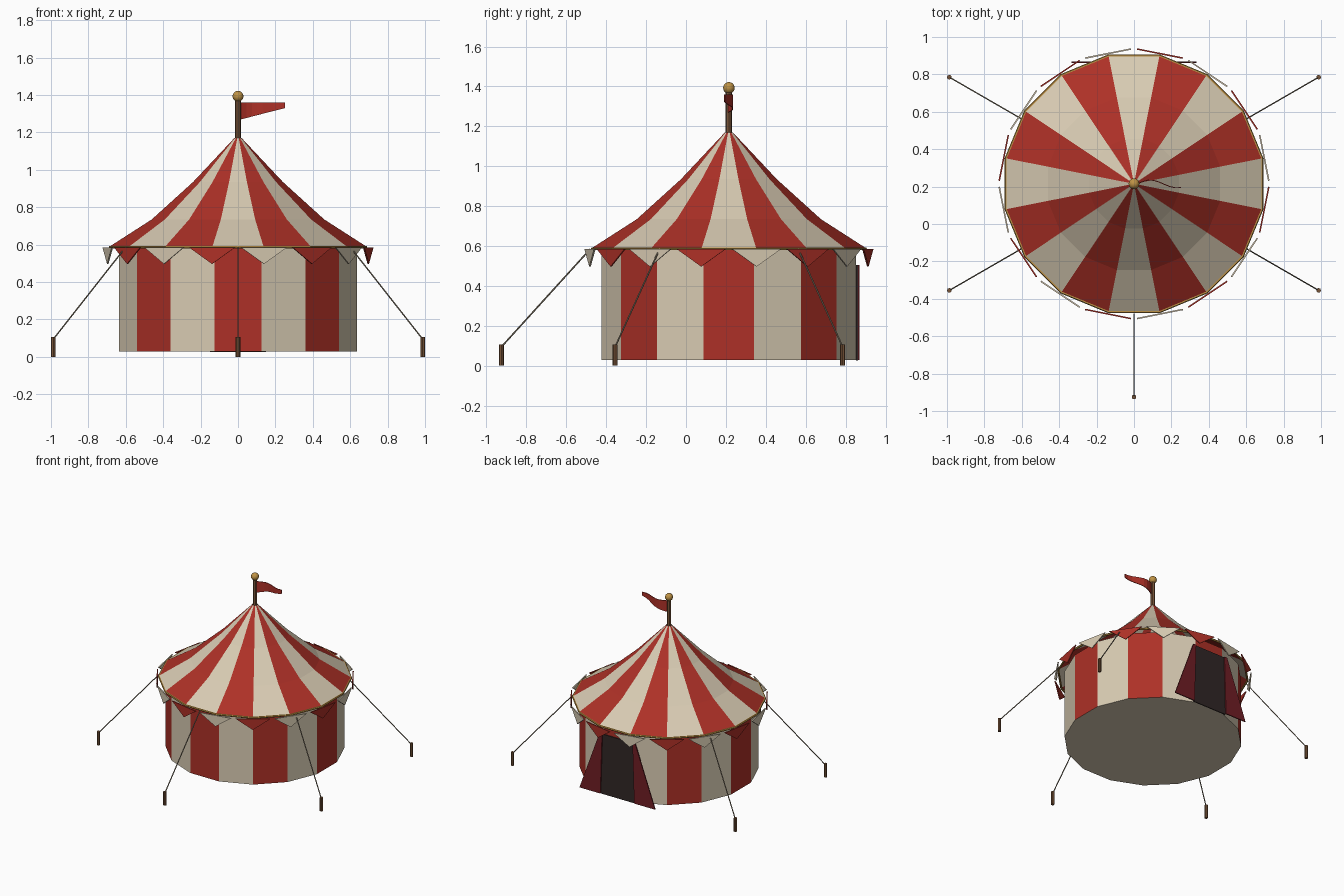
import bpy, bmesh
from math import sin, cos, pi, radians
from mathutils import Vector

if "Cube" in bpy.data.objects:
    bpy.data.objects.remove(bpy.data.objects["Cube"])

CY = 0.215           # tent centre along y
N = 16               # canvas panels
STEP = 2 * pi / N


def material(name, rgb):
    m = bpy.data.materials.new(name)
    m.use_nodes = True
    m.diffuse_color = (*rgb, 1)
    m.node_tree.nodes["Principled BSDF"].inputs["Base Color"].default_value = (*rgb, 1)
    return m


RED = material("canvas red", (0.42, 0.03, 0.02))
CREAM = material("canvas cream", (0.69, 0.6, 0.45))
MAROON = material("flap maroon", (0.16, 0.013, 0.018))
DARK = material("doorway dark", (0.03, 0.02, 0.019))
GOLD = material("gold trim", (0.52, 0.29, 0.06))
WOOD = material("wood brown", (0.19, 0.09, 0.04))
ROPE = material("rope tan", (0.25, 0.21, 0.15))


def finish(name, bm, *mats):
    bmesh.ops.recalc_face_normals(bm, faces=bm.faces)
    mesh = bpy.data.meshes.new(name)
    bm.to_mesh(mesh)
    bm.free()
    for m in mats:
        mesh.materials.append(m)
    ob = bpy.data.objects.new(name, mesh)
    bpy.context.collection.objects.link(ob)
    return ob


def polar(r, angle, z):
    return Vector((r * cos(angle), CY + r * sin(angle), z))


def lathe(name, profile, first, cap=False):
    """Sixteen-sided striped shell; panels alternate starting with material `first`."""
    bm = bmesh.new()
    rings = [[bm.verts.new(polar(r, (i - 0.5) * STEP, z)) for i in range(N)]
             for r, z in profile]
    for low, high in zip(rings, rings[1:]):
        for i in range(N):
            j = (i + 1) % N
            f = bm.faces.new((low[i], low[j], high[j], high[i]))
            f.material_index = (i + first) % 2
    if cap:
        bm.faces.new(rings[0]).material_index = 1
    return finish(name, bm, RED, CREAM)


def plate(name, outline, thickness, mat):
    """Thin solid made from a flat outline."""
    bm = bmesh.new()
    bm.faces.new([bm.verts.new(p) for p in outline])
    ob = finish(name, bm, mat)
    mod = ob.modifiers.new("thickness", 'SOLIDIFY')
    mod.thickness = thickness
    mod.offset = 0
    return ob


def rod(name, a, b, radius, mat, sides=8):
    a, b = Vector(a), Vector(b)
    bm = bmesh.new()
    bmesh.ops.create_cone(bm, cap_ends=True, segments=sides, radius1=radius,
                          radius2=radius, depth=(b - a).length)
    ob = finish(name, bm, mat)
    ob.location = (a + b) / 2
    ob.rotation_mode = 'QUATERNION'
    ob.rotation_quaternion = (b - a).to_track_quat('Z', 'Y')
    return ob


# Canvas walls and sagging roof
lathe("tent_wall", [(0.65, 0.03), (0.65, 0.58)], 0, cap=True)
lathe("tent_roof", [(0.7, 0.59), (0.47, 0.735), (0.245, 0.935), (0.02, 1.17)], 1)

# Gold rim around the eave
bpy.ops.mesh.primitive_torus_add(major_segments=N, minor_segments=6, major_radius=0.697,
                                 minor_radius=0.008, location=(0, CY, 0.587),
                                 rotation=(0, 0, STEP / 2))
rim = bpy.context.object
rim.name = "eave_rim"
rim.data.materials.append(GOLD)

# Hanging pennants below the eave
for k in range(N):
    a = (k + 0.5) * STEP
    mid = polar(0.71, a, 0.585)
    side = Vector((-sin(a), cos(a), 0)) * 0.125
    plate(f"pennant_{k + 1}", (mid - side, mid + side, mid - Vector((0, 0, 0.088))),
          0.008, RED if k % 2 else CREAM)

# Mast and finial
rod("mast", (0, CY, 1.1), (0, CY, 1.38), 0.016, WOOD)
bpy.ops.mesh.primitive_uv_sphere_add(segments=16, ring_count=10, radius=0.029,
                                     location=(0, CY, 1.393))
ball = bpy.context.object
ball.name = "finial_ball"
ball.data.materials.append(GOLD)
bpy.ops.object.shade_smooth_by_angle()

# Tapered waving flag
bm = bmesh.new()
columns = []
for i in range(9):
    t = i / 8
    x, y = 0.015 + 0.235 * t, CY + 0.024 * sin(t * 1.6 * pi) * (1 - 0.2 * t)
    columns.append([bm.verts.new((x, y, z)) for z in (1.27 + 0.06 * t, 1.36)])
for c, d in zip(columns, columns[1:]):
    bm.faces.new((c[0], d[0], d[1], c[1]))
flag = finish("flag", bm, RED)
flag.modifiers.new("thickness", 'SOLIDIFY').thickness = 0.005

# Doorway at the back with two flaps drawn aside
plate("doorway", [(-0.15, 0.857, 0.027), (0.15, 0.857, 0.027),
                  (0.15, 0.857, 0.505), (-0.15, 0.857, 0.505)], 0.008, DARK)
for s, label in ((1, "left"), (-1, "right")):
    plate(f"door_flap_{label}", [(s * x, 0.866, z) for x, z in
                                 ((0.15, 0.03), (0.335, 0.03), (0.16, 0.505), (0.135, 0.505))],
          0.008, MAROON)

# Guy ropes and pegs, leaving the doorway side free
for k, deg in enumerate((30, 150, 210, 270, 330)):
    a = radians(deg)
    rod(f"peg_{k + 1}", polar(1.14, a, 0), polar(1.14, a, 0.107), 0.0125, WOOD)
    rod(f"guy_rope_{k + 1}", polar(0.695, a, 0.585), polar(1.14, a, 0.095), 0.004, ROPE, 6)
